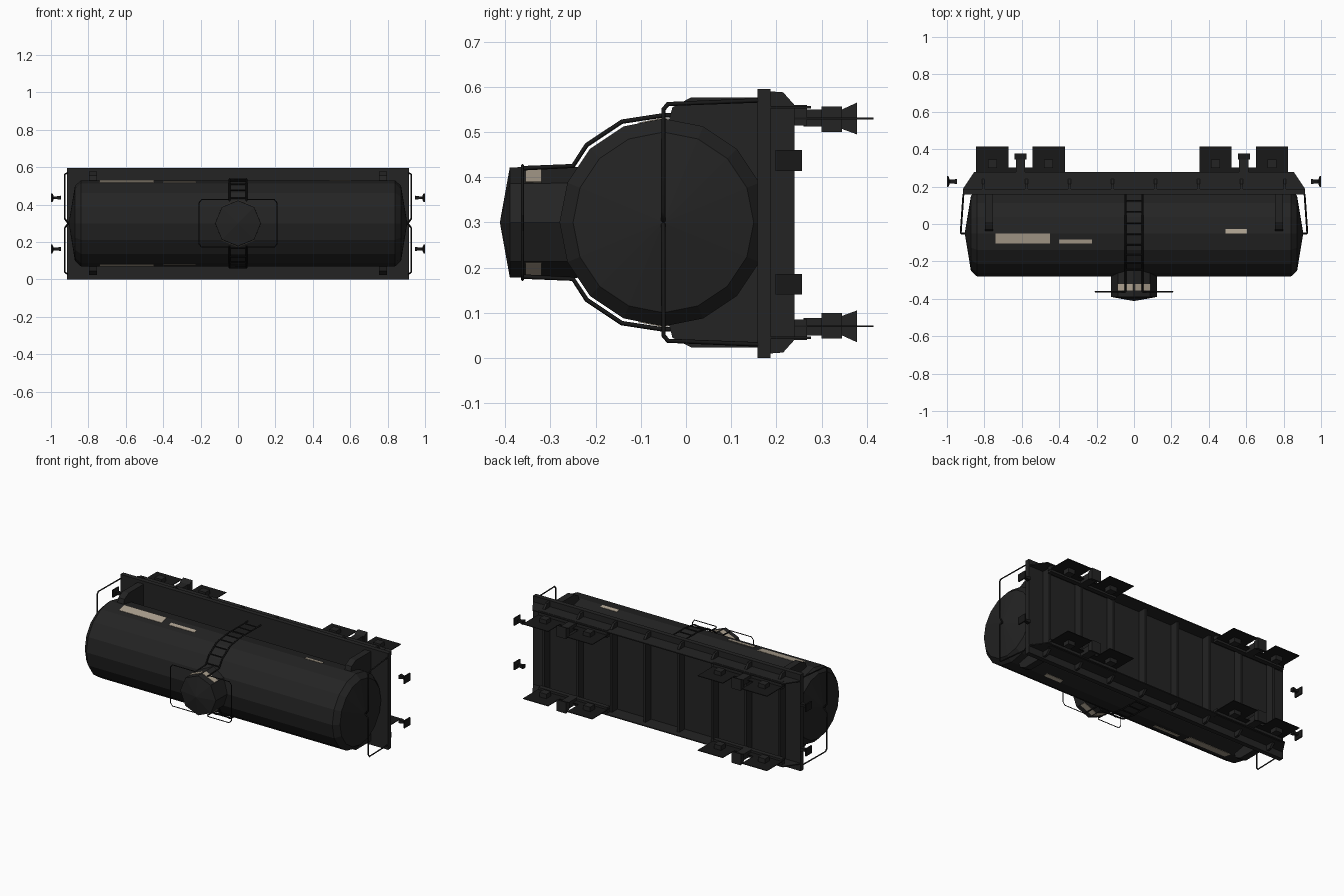
import bpy, bmesh, math
from mathutils import Vector

if "Cube" in bpy.data.objects:
    bpy.data.objects.remove(bpy.data.objects["Cube"])


def material(name, rgb):
    m = bpy.data.materials.new(name)
    m.diffuse_color = (*rgb, 1)
    m.use_nodes = True
    m.node_tree.nodes["Principled BSDF"].inputs["Base Color"].default_value = m.diffuse_color
    return m


BLACK = material("soft_black", (0.017, 0.017, 0.017))
DARK = material("deep_black", (0.009, 0.009, 0.009))
TAN = material("tan_label", (0.42, 0.36, 0.28))
CY, CZ, R = -0.05, 0.3, 0.23  # tank axis and radius


def finish(name, bm, mat):
    bmesh.ops.recalc_face_normals(bm, faces=bm.faces[:])
    me = bpy.data.meshes.new(name)
    bm.to_mesh(me)
    bm.free()
    me.materials.append(mat)
    ob = bpy.data.objects.new(name, me)
    bpy.context.collection.objects.link(ob)
    return ob


def box(name, x, y, z, mat=BLACK):
    bm = bmesh.new()
    bmesh.ops.create_cube(bm, size=1)
    for v in bm.verts:
        v.co = [(a[0] + a[1]) / 2 + c * (a[1] - a[0]) for a, c in zip((x, y, z), v.co)]
    return finish(name, bm, mat)


def extrude(name, pts, offset, mat=BLACK):
    """Closed flat polygon pushed along an offset vector."""
    bm = bmesh.new()
    f = bm.faces.new([bm.verts.new(p) for p in pts])
    g = bmesh.ops.extrude_face_region(bm, geom=[f], use_keep_orig=True)
    for v in g["geom"]:
        if isinstance(v, bmesh.types.BMVert):
            v.co += Vector(offset)
    return finish(name, bm, mat)


def lathe(name, profile, n, place, mat=BLACK):
    """Rings of (position along axis, radius); radius 0 closes to a point."""
    bm = bmesh.new()
    rings = []
    for t, r in profile:
        if r == 0:
            rings.append([bm.verts.new(place(t, 0, 0))] * n)
        else:
            rings.append([bm.verts.new(place(t, r, 2 * math.pi * i / n)) for i in range(n)])
    for a, b in zip(rings, rings[1:]):
        for i in range(n):
            j = (i + 1) % n
            bm.faces.new(list(dict.fromkeys((a[i], a[j], b[j], b[i]))))
    return finish(name, bm, mat)


def wire(name, pts, r=0.004, mat=DARK):
    cu = bpy.data.curves.new(name, "CURVE")
    cu.dimensions = "3D"
    cu.bevel_depth = r
    cu.bevel_resolution = 0
    cu.use_fill_caps = True
    sp = cu.splines.new("POLY")
    sp.points.add(len(pts) - 1)
    for p, c in zip(sp.points, pts):
        p.co = (*c, 1)
    cu.materials.append(mat)
    ob = bpy.data.objects.new(name, cu)
    bpy.context.collection.objects.link(ob)
    return ob


# Tank barrel with shallow coned ends
half = [(0.905, 0), (0.872, 0.2), (0.84, R)]
lathe("tank", [(-x, r) for x, r in half] + half[::-1], 16,
      lambda t, r, a: (t, CY + r * math.cos(a), CZ + r * math.sin(a)))

# Eight-sided filler dome with a pointed lid
lathe("dome", [(-0.24, 0.123), (-0.39, 0.122), (-0.412, 0)], 8,
      lambda t, r, a: (r * math.cos(a), t, CZ + r * math.sin(a)))


# Deck plate
box("deck", (-0.915, 0.915), (0.158, 0.187), (0, 0.595))


def sym(z, s):
    return CZ + s * (z - CZ)


def tank_z(y):
    """Height of the faceted tank surface at depth y."""
    a = [(CY + R * math.cos(k * math.pi / 8), CZ + R * math.sin(k * math.pi / 8)) for k in range(9)]
    for (y0, z0), (y1, z1) in zip(a, a[1:]):
        if y1 <= y <= y0:
            return z0 + (z1 - z0) * (y - y0) / (y1 - y0)


for s in (1, -1):
    # Tan labels on both flanks of the tank
    for x0, x1, y0, y1 in ((-0.74, -0.45, -0.105, -0.05), (-0.40, -0.225, -0.105, -0.082),
                           (0.49, 0.605, -0.05, -0.026)):
        extrude("tank_label", [(x, y, sym(tank_z(y) - 0.001, s)) for x, y in
                               ((x0, y0), (x1, y0), (x1, y1), (x0, y1))], (0, 0, s * 0.003), TAN)
    # Tan band on the dome faces
    for d in (1, -1):
        p = [(0.004, 0.123), (0.087, 0.0885)]
        extrude("dome_label", [(d * p[0][0], -0.355, CZ + s * p[0][1]), (d * p[1][0], -0.355, CZ + s * p[1][1]),
                               (d * p[1][0], -0.32, CZ + s * p[1][1]), (d * p[0][0], -0.32, CZ + s * p[0][1])],
                (d * 0.001, 0, s * 0.0024), TAN)

    # Side sill, tapered at the ends
    extrude("side_sill", [(-0.915, 0.187, sym(0.558, s)), (0.915, 0.187, sym(0.558, s)),
                          (0.855, 0.277, sym(0.558, s)), (-0.855, 0.277, sym(0.558, s))],
            (0, 0, -s * 0.006))

    # Ladder curving over the tank to the dome
    path = [(0.158, 0.537), (-0.05, 0.537), (-0.142, 0.523), (-0.22, 0.471), (-0.25, 0.425), (-0.36, 0.42)]
    for x in (-0.045, 0.045):
        wire("ladder_rail", [(x, y, sym(z, s)) for y, z in path], 0.005)
    for y, z in ((0.125, 0.537), (0.065, 0.537), (0.005, 0.537), (-0.055, 0.536), (-0.11, 0.528),
                 (-0.165, 0.508), (-0.21, 0.478), (-0.245, 0.433)):
        wire("ladder_rung", [(-0.045, y, sym(z, s)), (0.045, y, sym(z, s))], 0.004)

    # Guard rail beside the dome
    wire("dome_rail", [(s * x, -0.362, z) for x, z in
                       ((0.045, 0.427), (0.195, 0.427), (0.208, 0.41), (0.208, 0.19), (0.195, 0.173),
                        (0.045, 0.173))], 0.003)

    # Saddles, end rails and buffers at both ends
    for e in (1, -1):
        extrude("saddle", [(e * 0.755, y, sym(z, s)) for y, z in
                           ((-0.045, 0.50), (-0.03, 0.555), (0.012, 0.577), (0.16, 0.577), (0.16, 0.36),
                            (0.09, 0.45))], (e * 0.042, 0, 0))
        wire("end_rail", [(e * x, y, sym(z, s)) for x, y, z in
                          ((0.9, -0.05, 0.302), (0.912, -0.05, 0.306), (0.926, -0.05, 0.325),
                           (0.926, -0.05, 0.55), (0.926, -0.04, 0.562), (0.912, 0.16, 0.57))], 0.005)
        zb = sym(0.437, s)
        lathe("buffer", [(0.947, 0), (0.947, 0.017), (0.97, 0.012), (0.985, 0.012), (0.992, 0.036),
                         (1.0, 0.036), (1.0, 0)], 4,
              lambda t, r, a: (e * t, 0.227 + r * 1.15 * math.cos(a + math.pi / 4),
                               zb + 0.9 * r * math.sin(a + math.pi / 4)), DARK)

    # Running gear: guard plates, axle boxes and springs
    for c in (-0.607, 0.587):
        za, zb = sorted((sym(0.50, s), sym(0.557, s)))
        zp = sym(0.53, s)
        for d in (-1, 1):
            box("guard_plate", (c + d * 0.151 - 0.086, c + d * 0.151 + 0.086), (0.24, 0.415),
                (zp - 0.002, zp + 0.002), DARK)
            box("axle_box", (c + d * 0.15 - 0.024, c + d * 0.15 + 0.024), (0.3, 0.345), (za, zb))
        box("bolster", (c - 0.235, c + 0.235), (0.24, 0.268), sorted((sym(0.515, s), sym(0.56, s))))
        box("guard_link", (c - 0.07, c + 0.07), (0.262, 0.302), (zp - 0.002, zp + 0.002), DARK)
        box("spring_post", (c - 0.025, c + 0.025), (0.26, 0.35), sorted((sym(0.512, s), sym(0.55, s))))
        extrude("spring_foot", [(c - 0.032, y, sym(z, s)) for y, z in
                                ((0.345, 0.507), (0.345, 0.55), (0.378, 0.565), (0.378, 0.495))],
                (0.064, 0, 0))

# Cross members under the deck with gusset ends
for i in range(8):
    x = -0.805 + i * 0.23
    half = [(0.187, 0.59), (0.215, 0.588), (0.24, 0.56)]
    extrude("cross_member", [(x - 0.007, y, z) for y, z in half] +
            [(x - 0.007, y, 0.6 - z) for y, z in half[::-1]], (0.014, 0, 0))
